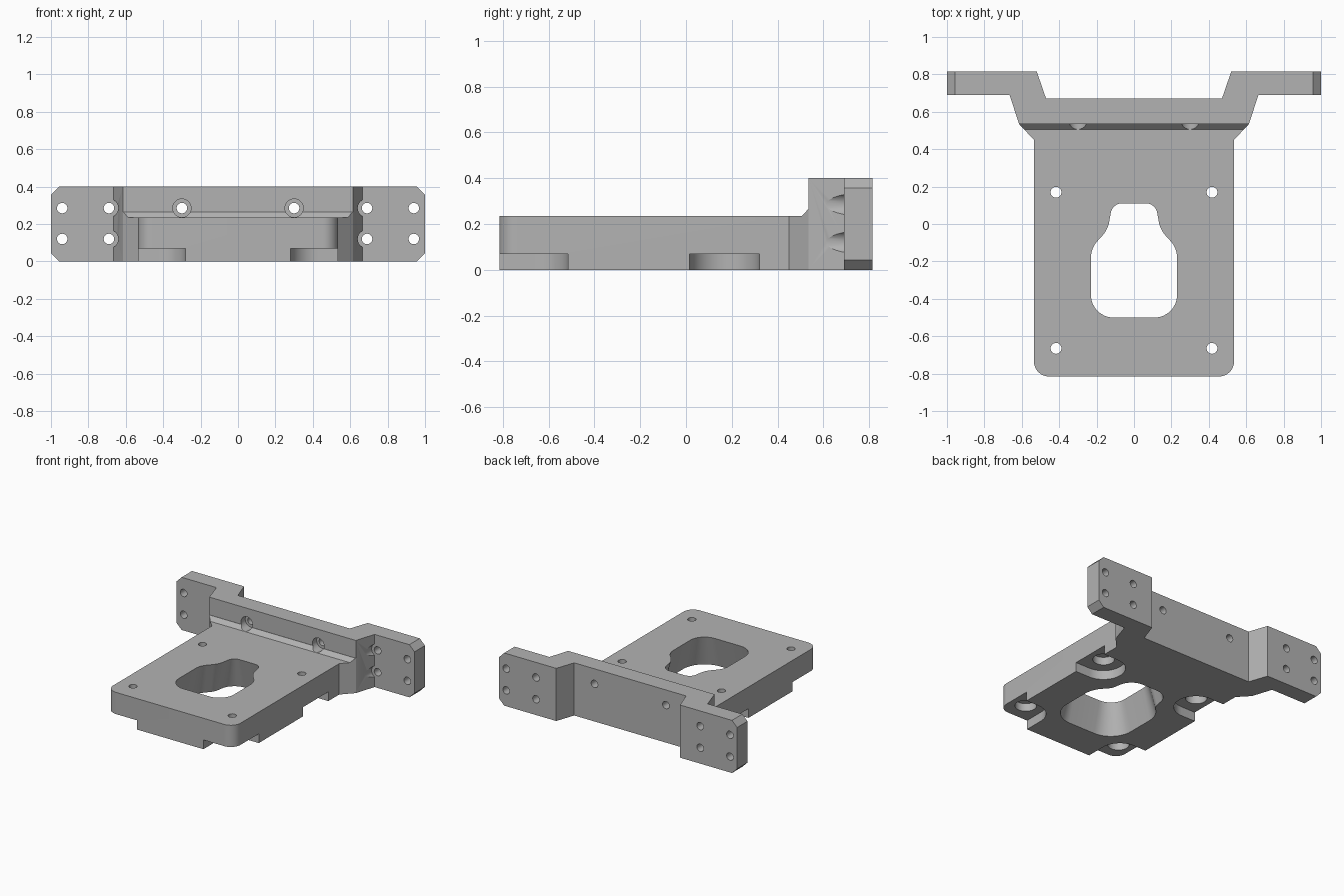
import bpy, bmesh, math
from mathutils import Vector, Matrix

old = bpy.data.objects.get("Cube")
if old:
    bpy.data.objects.remove(old, do_unlink=True)

grey = bpy.data.materials.new("plain_grey")
grey.use_nodes = True
grey.diffuse_color = (0.45, 0.45, 0.45, 1)
grey.node_tree.nodes["Principled BSDF"].inputs["Base Color"].default_value = (0.45, 0.45, 0.45, 1)

FACE_Y = Matrix.Rotation(math.radians(90), 4, 'X')   # turns (x, y, z) into (x, -z, y)


def rounded(corners, steps=10):
    """Outline from (x, y, radius) corners, each filleted by its radius."""
    pts = []
    for i, (x, y, r) in enumerate(corners):
        p = Vector((x, y))
        if r == 0:
            pts.append(p)
            continue
        a = (Vector(corners[i - 1][:2]) - p).normalized()
        b = (Vector(corners[(i + 1) % len(corners)][:2]) - p).normalized()
        half = a.angle(b) / 2
        centre = p + (a + b).normalized() * r / math.sin(half)
        start = p + a * r / math.tan(half) - centre
        end = p + b * r / math.tan(half) - centre
        for k in range(steps + 1):
            pts.append(centre + start.lerp(end, k / steps).normalized() * r)
    return pts


def circle(x, y, r, n=40):
    return [(x + r * math.cos(math.tau * k / n), y + r * math.sin(math.tau * k / n)) for k in range(n)]


def symmetric(half):
    """Full outline from its +x half."""
    return half + [(-p[0], *p[1:]) for p in reversed(half)]


def grow(pts, d):
    """Offset a counter-clockwise outline outwards."""
    out = []
    for i, p in enumerate(pts):
        t = (pts[(i + 1) % len(pts)] - pts[i - 1]).normalized()
        out.append(p + Vector((t.y, -t.x)) * d)
    return out


def loft(name, low, z0, z1, high=None, matrix=None):
    """Solid between two outlines with equal point counts."""
    bm = bmesh.new()
    a = [bm.verts.new((p[0], p[1], z0)) for p in low]
    b = [bm.verts.new((p[0], p[1], z1)) for p in (high or low)]
    bm.faces.new(a[::-1])
    bm.faces.new(b)
    for i in range(len(a)):
        bm.faces.new((a[i - 1], a[i], b[i], b[i - 1]))
    bmesh.ops.recalc_face_normals(bm, faces=bm.faces)
    if matrix:
        bm.transform(matrix)
    mesh = bpy.data.meshes.new(name)
    bm.to_mesh(mesh)
    bm.free()
    mesh.materials.append(grey)
    obj = bpy.data.objects.new(name, mesh)
    bpy.context.collection.objects.link(obj)
    return obj


def combine(target, tool, operation='DIFFERENCE'):
    """Apply a boolean and discard the tool."""
    tool.hide_render = True
    bpy.context.view_layer.objects.active = target
    mod = target.modifiers.new("cut", 'BOOLEAN')
    mod.operation = operation
    mod.solver = 'EXACT'
    mod.object = tool
    bpy.ops.object.modifier_apply(modifier=mod.name)
    bpy.data.objects.remove(tool, do_unlink=True)


def drill_y(target, x, z, r, y0, y1):
    combine(target, loft("drill", circle(x, z, r), -y1, -y0, matrix=FACE_Y))


def drill_z(target, x, y, r, z0, z1):
    combine(target, loft("drill", circle(x, y, r), z0, z1))


# Base plate with rounded front corners and flared gussets at the back
base_plate = loft("base_plate", rounded(symmetric([
    (0.535, -0.815, 0.08), (0.535, 0.45, 0), (0.615, 0.535, 0)])), 0, 0.235)

# Pear-shaped opening, widening downwards
pear = rounded(symmetric([(0.23, -0.5, 0.12), (0.23, -0.13, 0.13),
                          (0.14, -0.03, 0.15), (0.115, 0.11, 0.06)]))
combine(base_plate, loft("opening", grow(pear, 0.065), -0.02, 0.255, grow(pear, -0.005)))

# Underside pockets open to the edges, with stepped screw holes
front_pocket = [(0.28, -0.9, 0), (0.6, -0.9, 0), (0.6, -0.515, 0), (0.28, -0.515, 0.15)]
rear_pocket = [(0.6, 0.015, 0), (0.6, 0.32, 0), (0.265, 0.32, 0.15), (0.265, 0.015, 0.15)]
for side in (-1, 1):
    for pocket, y in ((front_pocket, -0.665), (rear_pocket, 0.17)):
        outline = rounded([(side * px, py, r) for px, py, r in pocket])
        combine(base_plate, loft("pocket", outline, -0.05, 0.07))
        drill_z(base_plate, side * 0.417, y, 0.075, 0.03, 0.13)
        drill_z(base_plate, side * 0.417, y, 0.029, 0.1, 0.3)

# Back bracket with offset arms, end corners chamfered
back_bracket = loft("back_bracket", symmetric([
    (0.615, 0.535), (0.665, 0.69), (1, 0.69), (1, 0.815), (0.52, 0.815), (0.47, 0.67)]), -0.1, 0.5)
ends = symmetric([(0.957, 0), (1, 0.043), (1, 0.357), (0.957, 0.4)])
combine(back_bracket, loft("end_shape", ends, -0.95, -0.4, matrix=FACE_Y), 'INTERSECT')

# Sloped strip where the plate meets the bracket
sloped_strip = loft("sloped_strip", symmetric([(0.587, 0.505), (0.615, 0.535)]), 0.235, 0.265,
                    symmetric([(0.614, 0.534), (0.615, 0.535)]))

# Bracket screw holes with front counterbores
for side in (-1, 1):
    for z in (0.12, 0.285):
        drill_y(back_bracket, side * 0.69, z, 0.05, 0.5, 0.6895)
        drill_y(back_bracket, side * 0.69, z, 0.028, 0.6, 0.9)
        drill_y(back_bracket, side * 0.94, z, 0.028, 0.6, 0.9)
    drill_y(back_bracket, side * 0.3, 0.285, 0.049, 0.45, 0.585)
    drill_y(back_bracket, side * 0.3, 0.285, 0.028, 0.55, 0.8)
    drill_y(sloped_strip, side * 0.3, 0.285, 0.049, 0.45, 0.585)

# Smooth the curved walls, keep edges crisp
bpy.ops.object.select_all(action='DESELECT')
for part in (base_plate, back_bracket, sloped_strip):
    part.select_set(True)
bpy.context.view_layer.objects.active = base_plate
bpy.ops.object.shade_smooth_by_angle(angle=math.radians(25))
